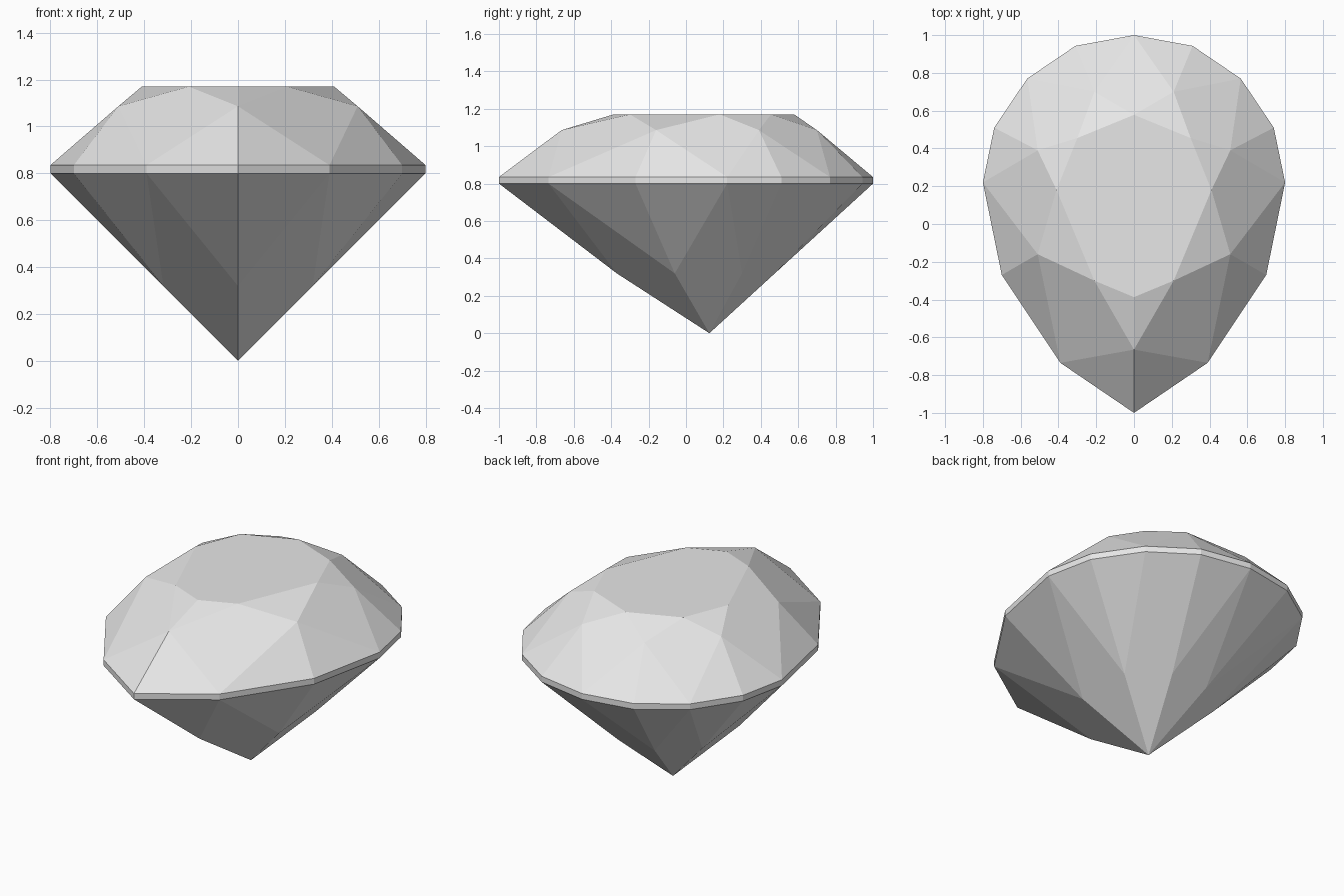
import bpy

cube = bpy.data.objects.get("Cube")
if cube:
    bpy.data.objects.remove(cube, do_unlink=True)

material = bpy.data.materials.new("pale_grey")
material.use_nodes = True
grey = (0.8, 0.8, 0.8, 1)
material.diffuse_color = grey
material.node_tree.nodes["Principled BSDF"].inputs["Base Color"].default_value = grey


def ring(half, z):
    """Mirror a front-to-back half outline into a full counterclockwise ring."""
    other = [(-x, y) for x, y in reversed(half) if x > 0]
    return [(x, y, z) for x, y in half + other]


def make_part(name, faces):
    """Build a flat-shaded object from faces given as corner positions."""
    points = list(dict.fromkeys(p for face in faces for p in face))
    mesh = bpy.data.meshes.new(name)
    mesh.from_pydata(points, [], [[points.index(p) for p in f] for f in faces])
    mesh.materials.append(material)
    part = bpy.data.objects.new(name, mesh)
    bpy.context.collection.objects.link(part)


# Pear outlines, each running from the front point to the rounded back
outline = [(0, -1), (0.39, -0.735), (0.7, -0.27), (0.8, 0.22),
           (0.74, 0.51), (0.565, 0.77), (0.31, 0.943), (0, 1)]
rim_top = ring(outline, 0.835)
rim_low = ring(outline, 0.8)
shoulder = ring([(0, -0.665), (0.51, -0.16), (0.51, 0.39), (0.21, 0.7)], 1.086)
table = ring([(0.21, -0.3), (0.41, 0.18), (0.3, 0.455), (0, 0.578)], 1.17)
belly = ring([(0, -0.37), (0.318, -0.06), (0.32, 0.3), (0.122, 0.475)], 0.32)
table_tip = (0, -0.387, 1.17)
culet = (0, 0.125, 0)

count = len(shoulder)
crown, pavilion = [[table_tip] + table], []
for i in range(count):
    j, g = (i + 1) % count, 2 * i
    # Crown: kite, two girdle facets and a star facet
    crown += [(shoulder[i], rim_top[g + 1], shoulder[j], table[i]),
              (shoulder[i], rim_top[g], rim_top[g + 1]),
              (shoulder[i], rim_top[g - 1], rim_top[g])]
    if i:
        crown.append((table[i - 1], shoulder[i], table[i]))
    else:
        crown += [(table[-1], shoulder[0], table_tip),
                  (shoulder[0], table[0], table_tip)]
    # Pavilion: long kite down to the culet and two girdle facets
    pavilion += [(culet, belly[j], rim_low[g + 1], belly[i]),
                 (belly[i], rim_low[g + 1], rim_low[g]),
                 (belly[i], rim_low[g], rim_low[g - 1])]

# Thin upright band between the two halves
girdle = [(rim_low[k - 1], rim_low[k], rim_top[k], rim_top[k - 1])
          for k in range(len(rim_low))]

make_part("gem_crown", crown)
make_part("gem_girdle", girdle)
make_part("gem_pavilion", pavilion)
